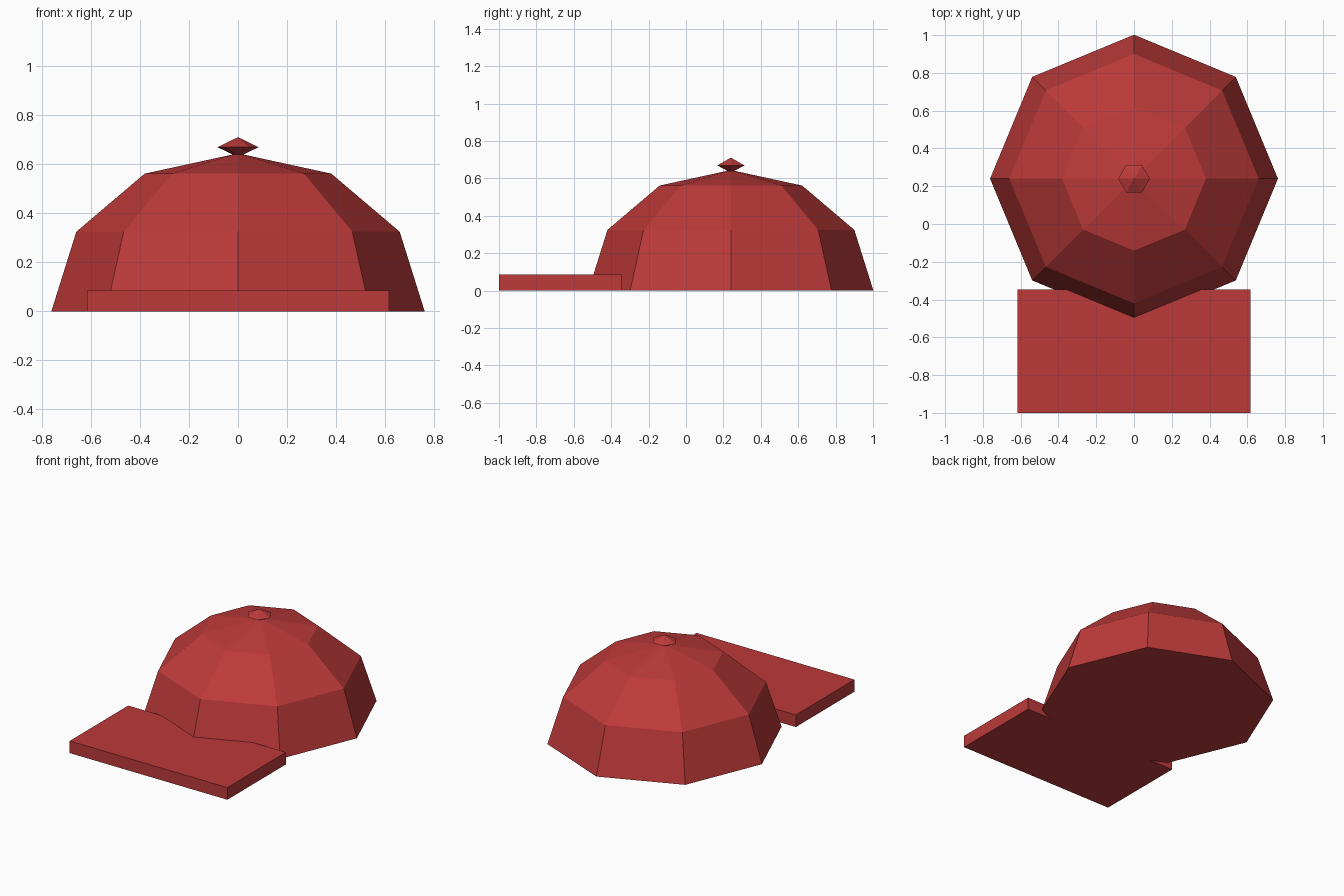
import bpy, math

if "Cube" in bpy.data.objects:
    bpy.data.objects.remove(bpy.data.objects["Cube"])

red = bpy.data.materials.new("cap red")
red.diffuse_color = (0.51, 0.042, 0.042, 1)
red.use_nodes = True
red.node_tree.nodes["Principled BSDF"].inputs["Base Color"].default_value = red.diffuse_color


def make_object(name, verts, faces):
    mesh = bpy.data.meshes.new(name)
    mesh.from_pydata(verts, [], faces)
    mesh.materials.append(red)
    mesh.update()
    obj = bpy.data.objects.new(name, mesh)
    bpy.context.collection.objects.link(obj)
    return obj


def lathe(name, rings, sides, apex_z, base_z=None, centre_y=0.24):
    """Faceted stack of (radius, z) rings ending in a point; the base is flat or pointed."""
    verts = [(r * math.cos(math.tau * i / sides),
              centre_y + r * math.sin(math.tau * i / sides), z)
             for r, z in rings for i in range(sides)]
    faces = []
    for k in range(len(rings) - 1):
        for i in range(sides):
            j = (i + 1) % sides
            faces.append((k * sides + i, k * sides + j,
                          (k + 1) * sides + j, (k + 1) * sides + i))
    apex, last = len(verts), (len(rings) - 1) * sides
    verts.append((0, centre_y, apex_z))
    faces += [(last + i, last + (i + 1) % sides, apex) for i in range(sides)]
    if base_z is None:
        faces.append(tuple(reversed(range(sides))))
    else:
        verts.append((0, centre_y, base_z))
        faces += [((i + 1) % sides, i, apex + 1) for i in range(sides)]
    return make_object(name, verts, faces)


# Eight-panel crown, closed underneath
lathe("crown", [(0.762, 0), (0.66, 0.325), (0.381, 0.562)], 8, 0.645)

# Small six-sided button on top
lathe("button", [(0.084, 0.67)], 6, 0.711, base_z=0.63)

# Flat rectangular visor slab
bpy.ops.mesh.primitive_cube_add(size=1, location=(0, -0.673, 0.043))
visor = bpy.context.object
visor.name = "visor"
visor.scale = (1.234, 0.654, 0.086)
bpy.ops.object.transform_apply(location=False, rotation=False, scale=True)
visor.data.materials.append(red)
